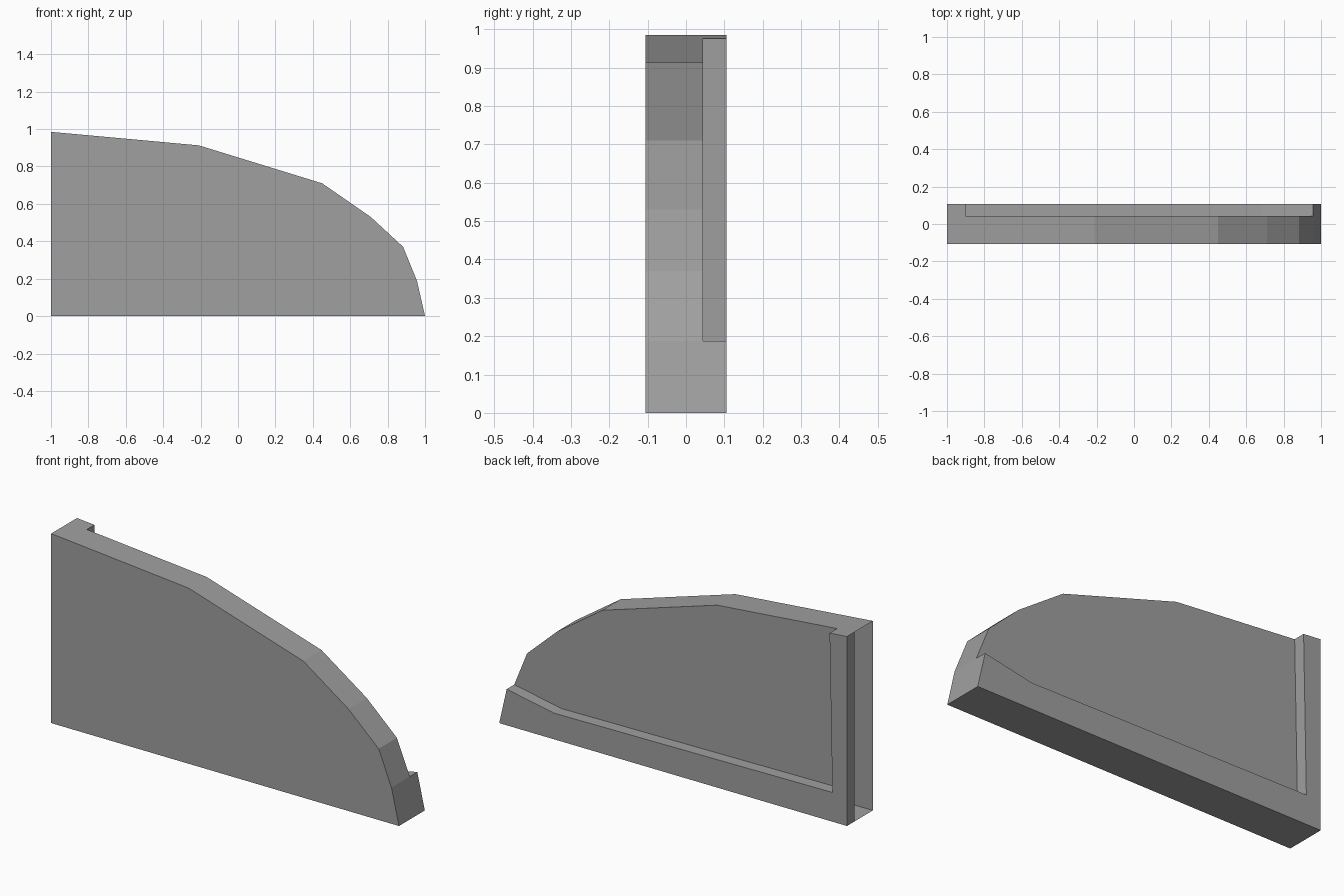
import bpy, bmesh

if "Cube" in bpy.data.objects:
    bpy.data.objects.remove(bpy.data.objects["Cube"])

FRONT, MID, BACK = -0.106, 0.044, 0.106

# Outline in x, z: base corners, then the curved edge, then the post top
BL, BR = (-1.0, 0.0), (1.0, 0.0)
RAIL_END, RAIL_BEND, CORNER = (0.957, 0.188), (0.685, 0.136), (-0.916, 0.152)
POST_IN, POST_OUT = (-0.9, 0.976), (-1.0, 0.985)
CURVE = [(0.883, 0.37), (0.71, 0.53), (0.45, 0.71), (-0.21, 0.913)]
outline = [BL, BR, RAIL_END] + CURVE + [POST_IN, POST_OUT]
rim = [BL, BR, RAIL_END, RAIL_BEND, CORNER, POST_IN, POST_OUT]
recess = [CORNER, RAIL_BEND, RAIL_END] + CURVE + [POST_IN]

bm = bmesh.new()
cache = {}


def vert(p, y):
    key = (p, y)
    if key not in cache:
        cache[key] = bm.verts.new((p[0], y, p[1]))
    return cache[key]


def cap(points, y):
    bm.faces.new([vert(p, y) for p in points])


def walls(points, y0, y1):
    for a, b in zip(points, points[1:]):
        bm.faces.new([vert(a, y0), vert(b, y0), vert(b, y1), vert(a, y1)])


# Hollow panel: front, recessed back and edge (left end is open)
cap(outline, FRONT)
cap(recess, MID)
walls(outline, FRONT, MID)
# Raised L-shaped rim on the back, with its outer and inner sides
cap(rim, BACK)
walls(rim + [BL], MID, BACK)

bmesh.ops.recalc_face_normals(bm, faces=bm.faces)
mesh = bpy.data.meshes.new("curved_panel")
bm.to_mesh(mesh)
bm.free()

grey = bpy.data.materials.new("mid grey")
grey.diffuse_color = (0.35, 0.35, 0.35, 1)
grey.use_nodes = True
grey.node_tree.nodes["Principled BSDF"].inputs["Base Color"].default_value = grey.diffuse_color
mesh.materials.append(grey)
obj = bpy.data.objects.new("curved_panel", mesh)
bpy.context.collection.objects.link(obj)
